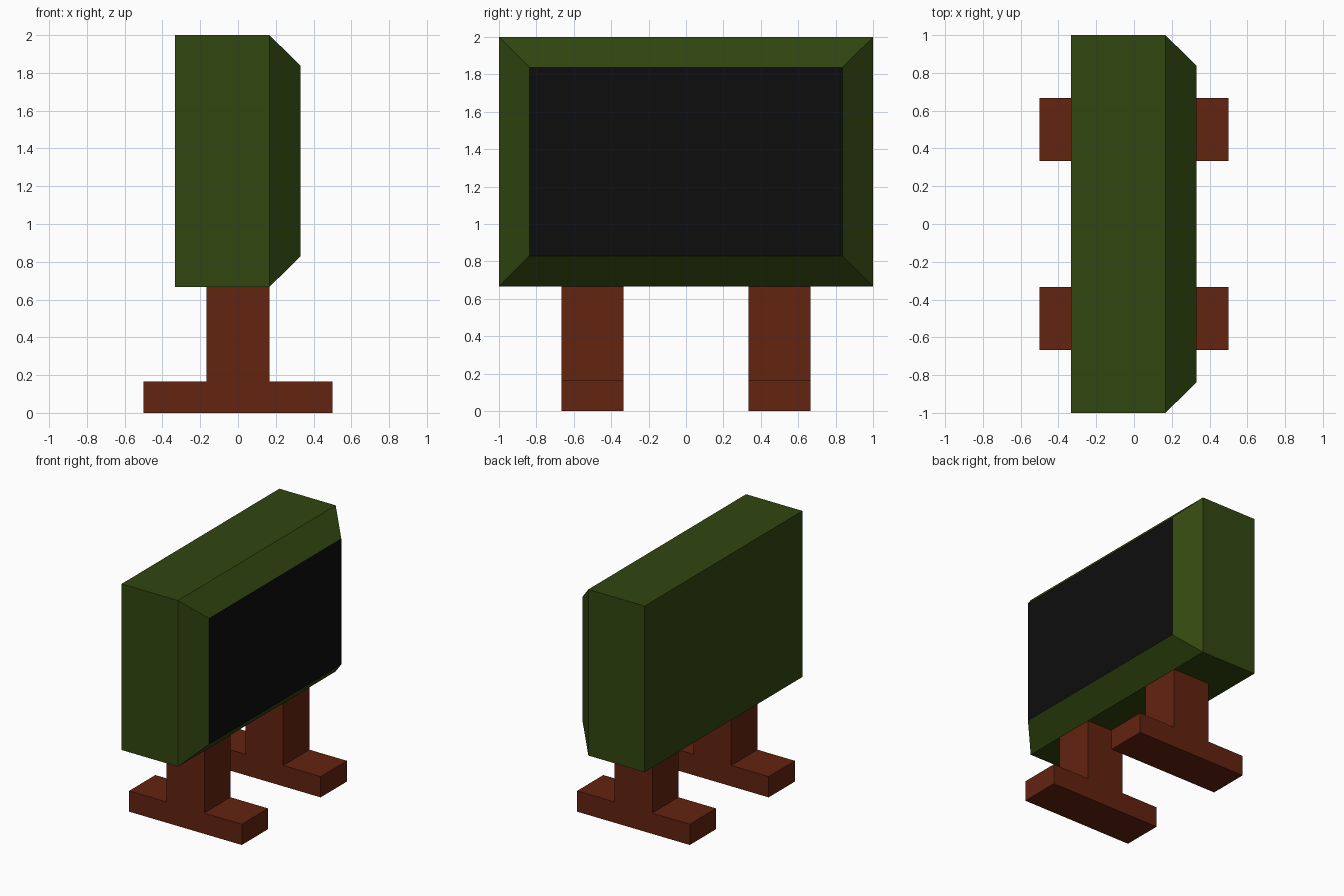
import bpy, bmesh
from mathutils import Matrix, Vector

if "Cube" in bpy.data.objects:
    bpy.data.objects.remove(bpy.data.objects["Cube"])


def material(name, rgb):
    m = bpy.data.materials.new(name)
    m.diffuse_color = (*rgb, 1)
    m.use_nodes = True
    m.node_tree.nodes["Principled BSDF"].inputs["Base Color"].default_value = m.diffuse_color
    return m


green = material("dark green", (0.031, 0.062, 0.005))
brown = material("red brown", (0.125, 0.017, 0.005))
black = material("screen black", (0.004, 0.004, 0.004))


def finish(name, bm, mats):
    bmesh.ops.recalc_face_normals(bm, faces=bm.faces[:])
    me = bpy.data.meshes.new(name)
    bm.to_mesh(me)
    bm.free()
    for m in mats:
        me.materials.append(m)
    ob = bpy.data.objects.new(name, me)
    bpy.context.collection.objects.link(ob)
    return ob


# Cabinet: box whose +x face is inset and pushed out to form the bevelled screen
bm = bmesh.new()
bmesh.ops.create_cube(bm, size=1, matrix=Matrix.Translation((-0.083, 0, 1.3335))
                      @ Matrix.Diagonal((0.5, 2, 1.333, 1)))
bm.normal_update()
screen = max(bm.faces, key=lambda f: f.calc_center_median().x)
bmesh.ops.inset_individual(bm, faces=[screen], thickness=0.162, use_even_offset=True)
bmesh.ops.translate(bm, verts=screen.verts[:], vec=Vector((0.163, 0, 0)))
screen.material_index = 1
finish("cabinet", bm, [green, black])

# Legs: upside-down T profile extruded along y
half = [(0.5, 0), (0.5, 0.167), (0.167, 0.167), (0.167, 0.667)]
profile = half + [(-x, z) for x, z in reversed(half)]
for name, y in (("front_leg", -0.5), ("back_leg", 0.5)):
    bm = bmesh.new()
    face = bm.faces.new([bm.verts.new((x, y - 0.166, z)) for x, z in profile])
    ext = bmesh.ops.extrude_face_region(bm, geom=[face], use_keep_orig=True)
    moved = [g for g in ext["geom"] if isinstance(g, bmesh.types.BMVert)]
    bmesh.ops.translate(bm, verts=moved, vec=Vector((0, 0.332, 0)))
    finish(name, bm, [brown])
